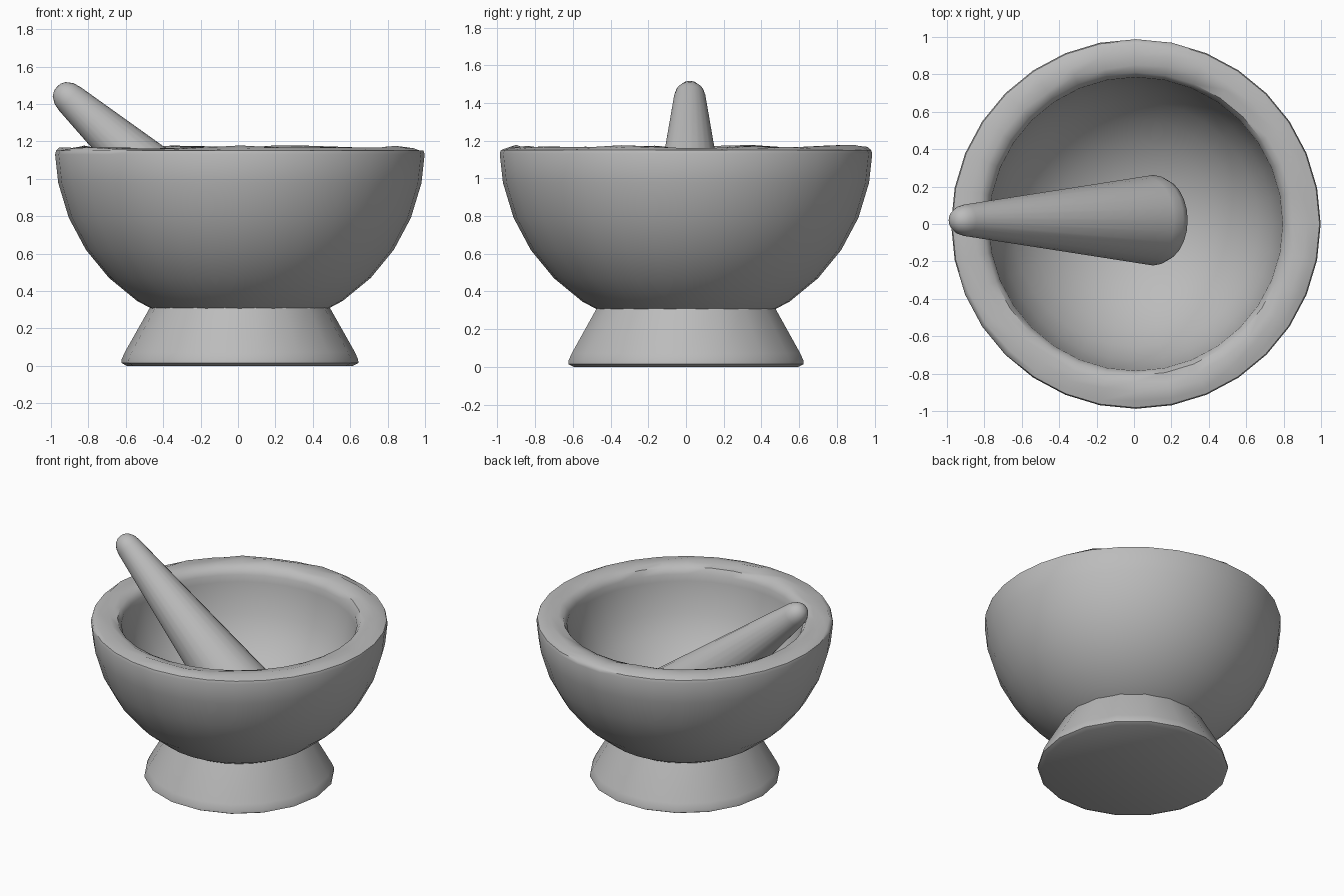
import bpy, bmesh, math, random
from mathutils import Vector

random.seed(4)
cube = bpy.data.objects.get("Cube")
if cube:
    bpy.data.objects.remove(cube, do_unlink=True)

stone = bpy.data.materials.new("grey stone")
stone.use_nodes = True
GREY = (0.5, 0.5, 0.5, 1)
stone.diffuse_color = GREY
stone.node_tree.nodes["Principled BSDF"].inputs["Base Color"].default_value = GREY


def lathe(name, profile, sides, wobble=None):
    """Spin a list of (radius, height) points around z; radius 0 makes a pole."""
    bm = bmesh.new()
    rings = []
    for r, z in profile:
        if r == 0:
            rings.append([bm.verts.new((0, 0, z))] * sides)
            continue
        ring = []
        for i in range(sides):
            a = math.tau * i / sides
            dr, dz = wobble(r, z) if wobble else (0, 0)
            ring.append(bm.verts.new(((r + dr) * math.cos(a), (r + dr) * math.sin(a), z + dz)))
        rings.append(ring)
    for low, high in zip(rings, rings[1:]):
        for i in range(sides):
            j = (i + 1) % sides
            quad = list(dict.fromkeys((low[i], low[j], high[j], high[i])))
            bm.faces.new(quad)
    bmesh.ops.recalc_face_normals(bm, faces=bm.faces)
    mesh = bpy.data.meshes.new(name)
    bm.to_mesh(mesh)
    bm.free()
    mesh.materials.append(stone)
    obj = bpy.data.objects.new(name, mesh)
    bpy.context.collection.objects.link(obj)
    bpy.ops.object.select_all(action="DESELECT")
    obj.select_set(True)
    bpy.context.view_layer.objects.active = obj
    bpy.ops.object.shade_smooth_by_angle(angle=math.radians(42))
    return obj


def arc(radius, centre, steps, start):
    """Quarter circle from the bottom pole (step 0) up towards the rim."""
    return [(radius * math.sin(math.pi / 2 * i / steps) if i else 0,
             centre - radius * math.cos(math.pi / 2 * i / steps))
            for i in range(start, steps)]


# Bowl: hemispherical shell with a softly uneven, hand-worked rim
def hand_worked(r, z):
    if z > 1.155 and r < 0.97:
        return random.uniform(-0.012, 0.012), random.uniform(-0.014, 0.006)
    return 0, 0


outer = arc(0.99, 1.17, 8, 0)
lip = [(0.988, 1.13), (0.982, 1.15), (0.955, 1.165), (0.905, 1.172),
       (0.85, 1.168), (0.81, 1.15), (0.785, 1.11), (0.782, 1.06)]
inner = arc(0.79, 1.15, 8, 0)[:-1][::-1]
bowl = lathe("bowl", outer + lip + inner, 32, hand_worked)
bowl.location.x = 0.01

# Foot: flared pedestal with a narrow base band
foot = lathe("foot", [(0, 0), (0.605, 0), (0.634, 0.015), (0.632, 0.035),
                      (0.615, 0.073), (0.47, 0.33), (0, 0.33)], 18)
foot.location.x = 0.01

# Pestle: tapered rod leaning on the rim, heavy end in the bowl
top, bottom = Vector((-0.93, 0.02, 1.455)), Vector((0.125, 0.02, 0.5))
length = (top - bottom).length
pestle = lathe("pestle", [(0, -0.08), (0.1, -0.074), (0.18, -0.05), (0.225, -0.015),
                          (0.242, 0.03), (0.235, 0.09), (0.085, length - 0.04),
                          (0.075, length), (0.052, length + 0.035),
                          (0.025, length + 0.05), (0, length + 0.053)], 24)
pestle.rotation_mode = "QUATERNION"
pestle.rotation_quaternion = (top - bottom).to_track_quat("Z", "Y")
pestle.location = bottom
